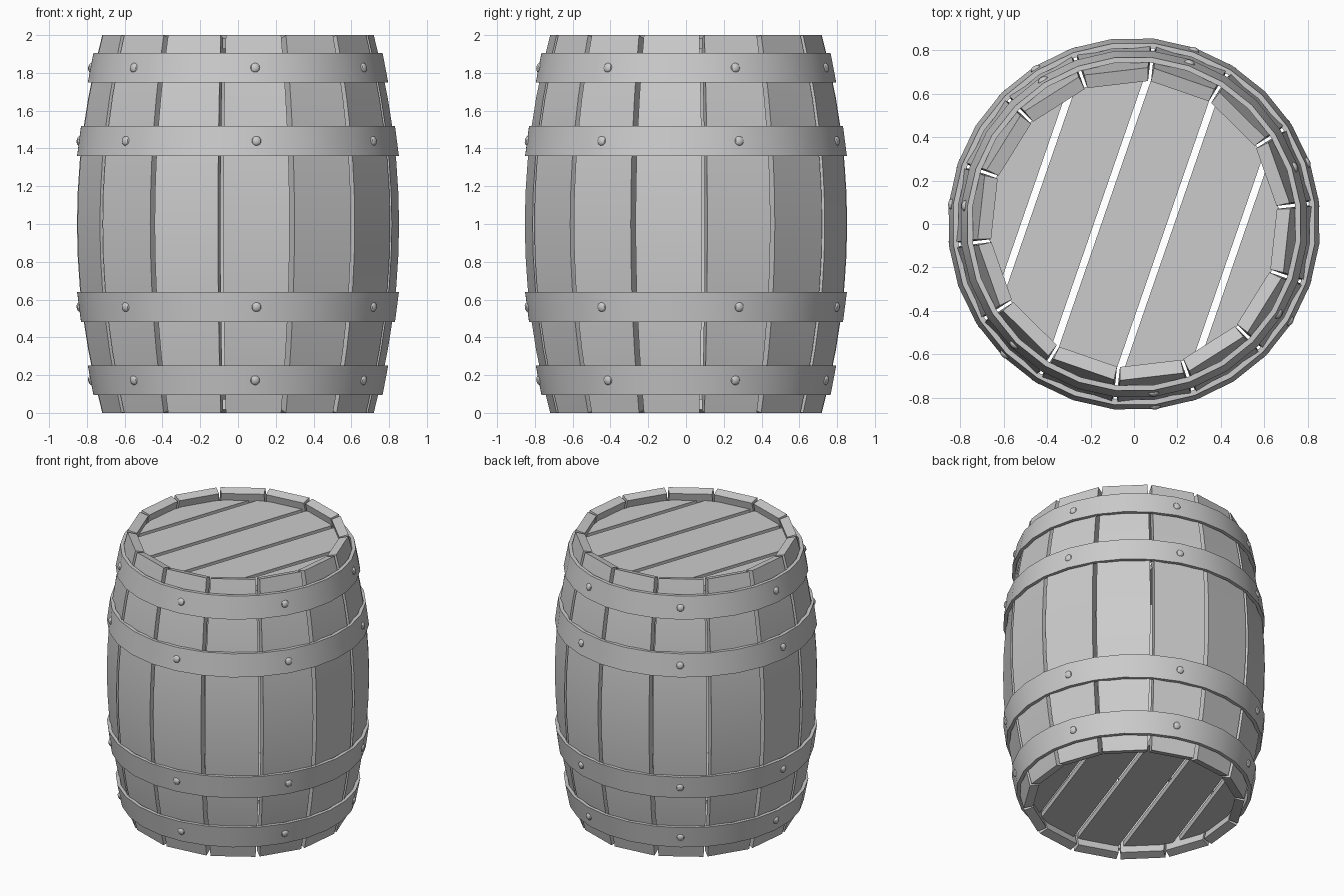
import bpy, bmesh, math
from mathutils import Matrix, Vector

if "Cube" in bpy.data.objects:
    bpy.data.objects.remove(bpy.data.objects["Cube"], do_unlink=True)

STAVES = 14
STEP = 2 * math.pi / STAVES
SEAM = math.radians(83.8)          # direction of one seam between staves
BELLY, TAPER, THICK = 0.86, 0.135, 0.065

grey = bpy.data.materials.new("plain_grey")
grey.use_nodes = True
grey.diffuse_color = (0.6, 0.6, 0.6, 1)
grey.node_tree.nodes["Principled BSDF"].inputs["Base Color"].default_value = (0.6, 0.6, 0.6, 1)


def add_object(name, bm, smooth=True):
    bmesh.ops.recalc_face_normals(bm, faces=bm.faces)
    mesh = bpy.data.meshes.new(name)
    bm.to_mesh(mesh)
    bm.free()
    mesh.materials.append(grey)
    obj = bpy.data.objects.new(name, mesh)
    bpy.context.collection.objects.link(obj)
    if smooth:
        bpy.ops.object.select_all(action='DESELECT')
        obj.select_set(True)
        bpy.context.view_layer.objects.active = obj
        bpy.ops.object.shade_smooth_by_angle(angle=math.radians(30))
    return obj


def skin(bm, rings, closed=False):
    """Join equal vertex loops with quads, capping the ends of an open run."""
    loops = [[bm.verts.new(p) for p in ring] for ring in rings]
    pairs = list(zip(loops, loops[1:]))
    if closed:
        pairs.append((loops[-1], loops[0]))
    else:
        bm.faces.new(loops[0])
        bm.faces.new(loops[-1])
    n = len(loops[0])
    for a, b in pairs:
        for i in range(n):
            j = (i + 1) % n
            bm.faces.new((a[i], a[j], b[j], b[i]))


# Bulging staves, ends square to their curve
def stave_ring(u):
    outer = BELLY - TAPER * u * u
    normal = Vector((1, 2 * TAPER * u)).normalized()
    inner = outer - THICK * normal.x
    z_out, z_in = 1 + u, 1 + u - THICK * normal.y
    half = STEP / 2
    wo = outer * math.sin(half) - 0.014
    wi = inner * math.sin(half) - 0.007
    ao, ai = outer * math.cos(half), inner * math.cos(half)
    return [(ao, -wo, z_out), (ao, wo, z_out), (ai, wi, z_in), (ai, -wi, z_in)]


bm = bmesh.new()
skin(bm, [stave_ring(i / 6 - 1) for i in range(13)])
stave = add_object("stave", bm)
for k in range(STAVES):
    obj = stave if k == 0 else stave.copy()
    if k:
        bpy.context.collection.objects.link(obj)
    obj.name = f"stave_{k + 1}"
    obj.rotation_euler.z = SEAM + (k + 0.5) * STEP


# Hoops with a rivet on every second stave
def hoop(name, low, high, flip):
    place = (lambda z: 2 - z) if flip else (lambda z: z)
    (r0, z0), (r1, z1) = low, high
    section = [(r0, z0), (r1, z1), (r1 - 0.024, z1), (r0 - 0.024, z0)]
    count = STAVES * 2
    rings = []
    for i in range(count):
        a = SEAM + i * STEP / 2
        rings.append([(r * math.cos(a), r * math.sin(a), place(z)) for r, z in section])
    bm = bmesh.new()
    skin(bm, rings, closed=True)
    add_object(name + "_hoop", bm)

    bm = bmesh.new()
    tilt = math.atan2(r0 - r1, z1 - z0) * (1 if flip else -1)
    for k in range(STAVES // 2):
        a = SEAM + (2 * k + 0.5) * STEP + math.pi
        m = (Matrix.Rotation(a, 4, 'Z')
             @ Matrix.Translation(((r0 + r1) / 2 - 0.002, 0, place((z0 + z1) / 2)))
             @ Matrix.Rotation(tilt, 4, 'Y')
             @ Matrix.Diagonal((0.6, 1, 1, 1)))
        bmesh.ops.create_uvsphere(bm, u_segments=12, v_segments=8, radius=0.025, matrix=m)
    add_object(name + "_rivets", bm)


for side, flip in (("upper", False), ("lower", True)):
    hoop(side + "_inner", (0.857, 1.36), (0.836, 1.52), flip)
    hoop(side + "_end", (0.80, 1.75), (0.77, 1.905), flip)


# Recessed heads of five spaced boards
PITCH, BOARD, HEAD_THICK = 0.317, 0.284, 0.04
across = Matrix.Rotation(SEAM - STEP / 2 - math.pi / 2, 3, 'Z') @ Vector((1, 0, 0))
for head, z in (("top", 1.93 - HEAD_THICK), ("bottom", 0.07)):
    for k in range(-2, 3):
        bm = bmesh.new()
        bmesh.ops.create_circle(bm, cap_ends=True, segments=STAVES, radius=0.685,
                                matrix=Matrix.Rotation(SEAM, 4, 'Z'))
        for s in (-1, 1):
            bmesh.ops.bisect_plane(bm, geom=bm.verts[:] + bm.edges[:] + bm.faces[:],
                                   plane_co=across * (k * PITCH + s * BOARD / 2),
                                   plane_no=across * s, clear_outer=True)
        ext = bmesh.ops.extrude_face_region(bm, geom=bm.faces[:], use_keep_orig=True)
        top = [v for v in ext["geom"] if isinstance(v, bmesh.types.BMVert)]
        bmesh.ops.translate(bm, verts=top, vec=(0, 0, HEAD_THICK))
        bmesh.ops.translate(bm, verts=bm.verts, vec=(0, 0, z))
        add_object(f"{head}_head_board_{k + 3}", bm, smooth=False)
